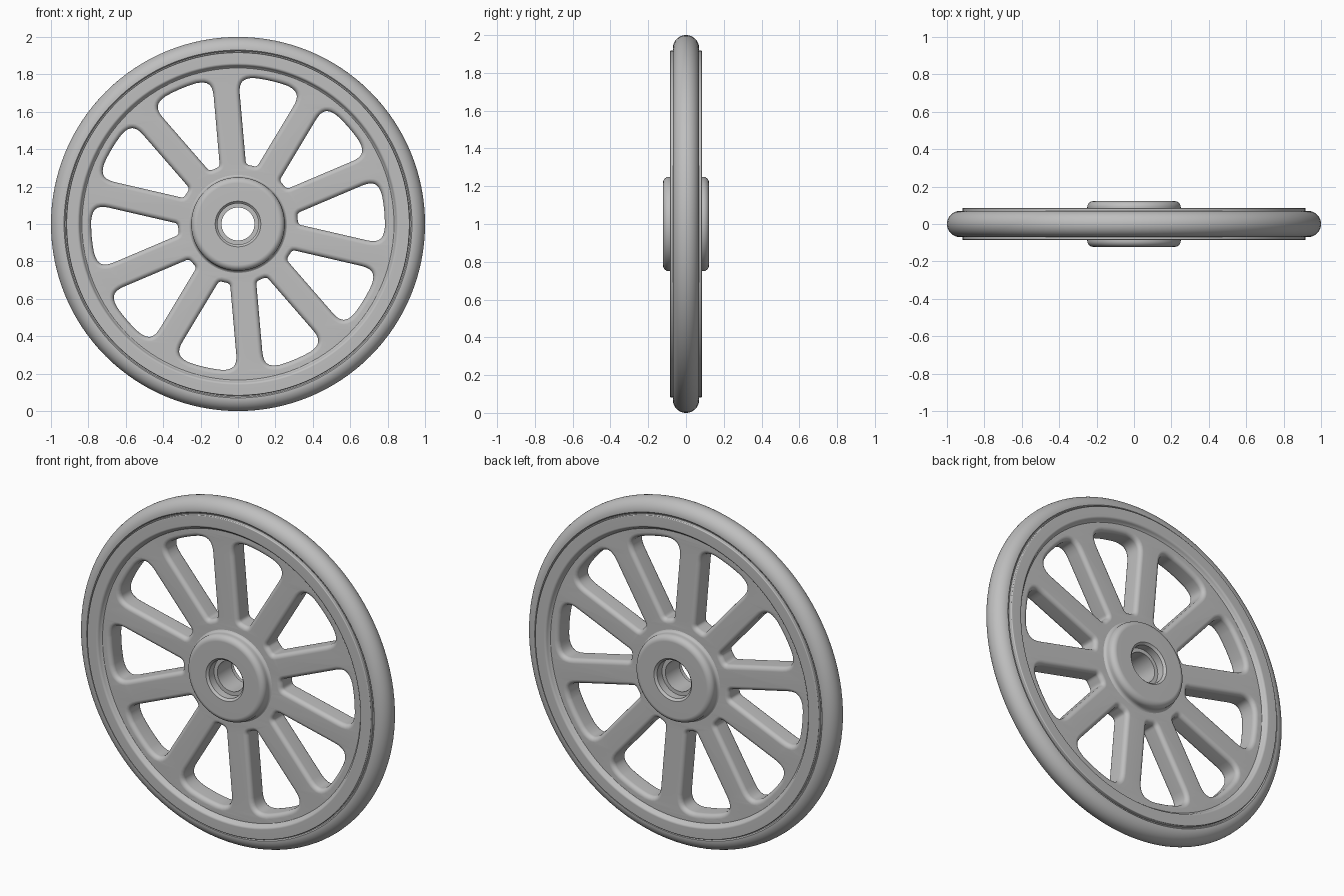
import bpy, bmesh, math
from mathutils import Vector

cube = bpy.data.objects.get("Cube")
if cube:
    bpy.data.objects.remove(cube, do_unlink=True)

SPOKES = 10
PHASE = math.radians(95)     # direction of the first spoke
CENTRE = (0, 0, 1)

grey = bpy.data.materials.new("plain grey")
grey.use_nodes = True
colour = (0.52, 0.52, 0.52, 1)
grey.diffuse_color = colour
grey.node_tree.nodes["Principled BSDF"].inputs["Base Color"].default_value = colour


def finish(ob):
    """Material, smooth shading with sharp creases, clean flat faces."""
    ob.data.materials.clear()
    ob.data.materials.append(grey)
    bpy.ops.object.select_all(action='DESELECT')
    ob.select_set(True)
    bpy.context.view_layer.objects.active = ob
    bpy.ops.object.shade_smooth_by_angle(angle=math.radians(35))
    mod = ob.modifiers.new("Weighted Normal", 'WEIGHTED_NORMAL')
    mod.keep_sharp = True


def arc(cx, cy, radius, start, end, steps):
    """Points on an arc, angles in degrees."""
    angles = [math.radians(start + (end - start) * i / steps) for i in range(steps + 1)]
    return [(cx + radius * math.cos(a), cy + radius * math.sin(a)) for a in angles]


def lathe(name, half, segments=128):
    """Turn a half profile (radius, depth), mirrored front to back, around y."""
    profile = half + [(r, -y) for r, y in reversed(half) if y > 0]
    bm = bmesh.new()
    rings = []
    for i in range(segments):
        a = math.tau * i / segments
        rings.append([bm.verts.new((r * math.cos(a), y, r * math.sin(a))) for r, y in profile])
    n = len(profile)
    for i in range(segments):
        one, two = rings[i], rings[(i + 1) % segments]
        for j in range(n):
            k = (j + 1) % n
            bm.faces.new((one[j], one[k], two[k], two[j]))
    bmesh.ops.recalc_face_normals(bm, faces=bm.faces)
    mesh = bpy.data.meshes.new(name)
    bm.to_mesh(mesh)
    bm.free()
    ob = bpy.data.objects.new(name, mesh)
    ob.location = CENTRE
    bpy.context.collection.objects.link(ob)
    finish(ob)
    return ob


def soft_corner(before, corner, after, steps=8):
    """Rounded corner between two points."""
    ts = [i / steps for i in range(steps + 1)]
    return [before * (1 - t) ** 2 + corner * 2 * t * (1 - t) + after * t * t for t in ts]


def window_outline(inner, outer, half_spoke, inner_cut, outer_cut):
    """Opening between two spokes, symmetric about the +x direction."""
    a = math.pi / SPOKES
    along = Vector((math.cos(a), math.sin(a)))
    v_in = inner * math.tan(a) - half_spoke / math.cos(a)
    corner_in = Vector((inner, v_in))
    angle = a - math.asin(half_spoke / outer)
    corner_out = Vector((outer * math.cos(angle), outer * math.sin(angle)))
    rim_angle = angle - outer_cut / outer
    rim_point = Vector((outer * math.cos(rim_angle), outer * math.sin(rim_angle)))
    half = soft_corner(Vector((inner, v_in - inner_cut)), corner_in, corner_in + along * inner_cut)
    half += soft_corner(corner_out - along * outer_cut, corner_out, rim_point)
    half += [Vector(p) for p in arc(0, 0, outer, math.degrees(rim_angle), 0, 6)[1:]]
    return half + [Vector((p.x, -p.y)) for p in reversed(half[:-1])]


# Spoked web: disc with rounded openings and softened edges
ROUND = 0.025
curve = bpy.data.curves.new("spoked_web", 'CURVE')
curve.dimensions = '2D'
curve.fill_mode = 'BOTH'
curve.extrude = 0.06 - ROUND
curve.bevel_depth = ROUND
curve.bevel_resolution = 3


def add_outline(points):
    spline = curve.splines.new('POLY')
    spline.points.add(len(points) - 1)
    for sp, p in zip(spline.points, points):
        sp.co = (p[0], p[1], 0, 1)
    spline.use_cyclic_u = True


add_outline(arc(0, 0, 0.86, 0, 360, 96)[:-1])
add_outline(arc(0, 0, 0.2, 0, 360, 48)[:-1])
opening = window_outline(0.32 - ROUND, 0.785 + ROUND, 0.07 - ROUND, 0.038, 0.115)
for i in range(SPOKES):
    turn = PHASE + math.tau * (i + 0.5) / SPOKES
    c, s = math.cos(turn), math.sin(turn)
    add_outline([(p.x * c - p.y * s, p.x * s + p.y * c) for p in opening])

web = bpy.data.objects.new("spoked_web", curve)
bpy.context.collection.objects.link(web)
web.location = CENTRE
web.rotation_euler.x = math.pi / 2
bpy.ops.object.select_all(action='DESELECT')
web.select_set(True)
bpy.context.view_layer.objects.active = web
bpy.ops.object.convert(target='MESH')
web = bpy.context.view_layer.objects.active
bm = bmesh.new()
bm.from_mesh(web.data)
bmesh.ops.remove_doubles(bm, verts=bm.verts, dist=0.0001)
bmesh.ops.recalc_face_normals(bm, faces=bm.faces)
bm.to_mesh(web.data)
bm.free()
finish(web)

# Tyre: round outer band
lathe("tyre", [(0.9, 0), (0.9, 0.06), (0.924, 0.064)] + arc(0.93, 0, 0.07, 90, 0, 14))

# Rim: raised ring with a soft inner step
lathe("rim", [(0.83, 0), (0.83, 0.058), (0.838, 0.062), (0.843, 0.07)]
      + arc(0.86, 0.07, 0.015, 170, 90, 4)
      + arc(0.913, 0.08, 0.005, 90, 0, 3) + [(0.918, 0)])

# Hub: rounded boss with a stepped bore and a flared foot
lathe("hub", [(0.088, 0), (0.088, 0.065), (0.11, 0.065), (0.11, 0.11), (0.122, 0.122)]
      + arc(0.218, 0.09, 0.032, 90, 0, 7)
      + arc(0.27, 0.078, 0.02, 180, 270, 5) + [(0.27, 0)])
